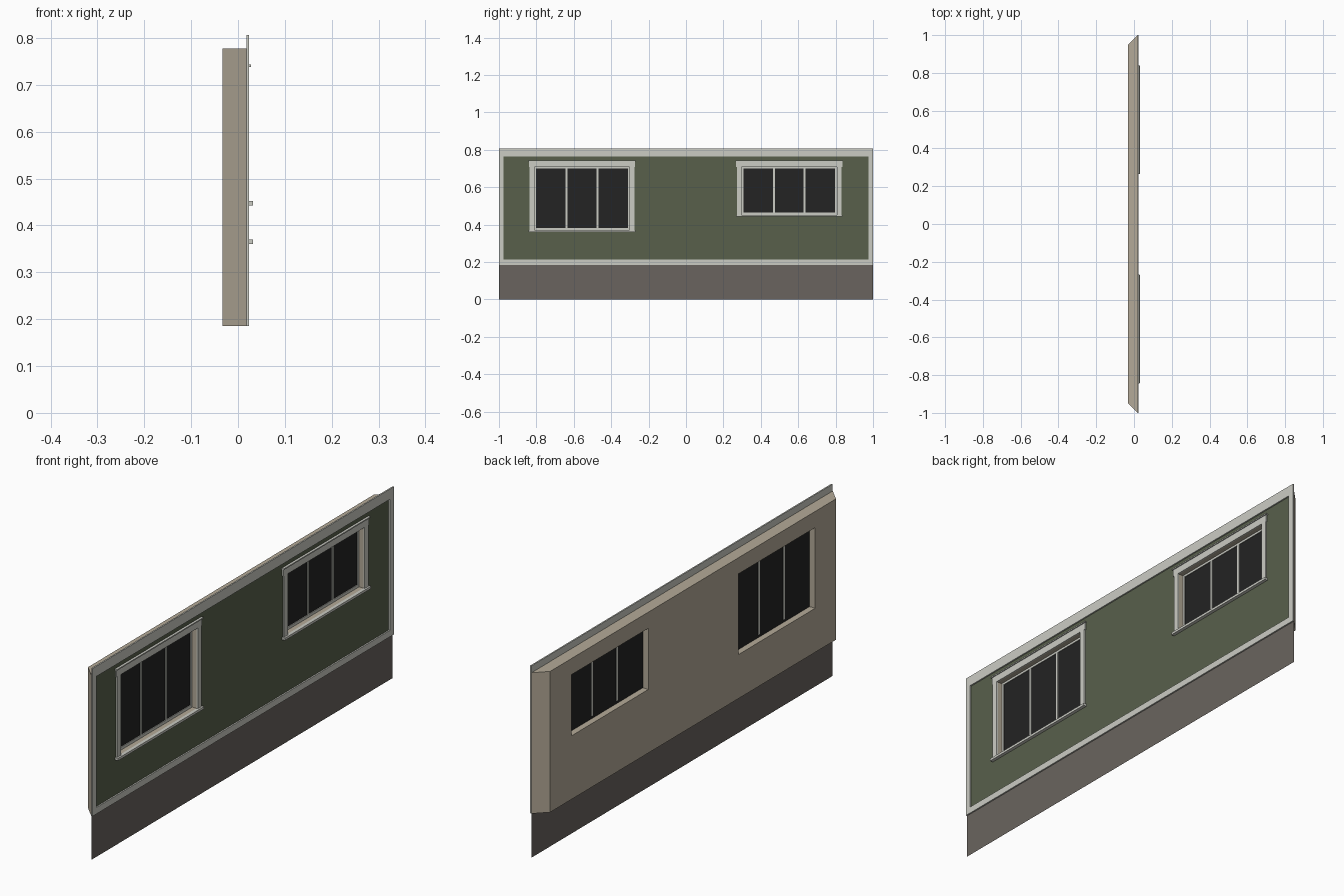
import bpy, bmesh

if "Cube" in bpy.data.objects:
    bpy.data.objects.remove(bpy.data.objects["Cube"])


def srgb(r, g, b):
    lin = lambda c: c / 12.92 if c <= 0.04045 else ((c + 0.055) / 1.055) ** 2.4
    return [lin(v / 255) for v in (r, g, b)] + [1.0]


def material(name, rgb):
    m = bpy.data.materials.new(name)
    m.diffuse_color = srgb(*rgb)
    m.use_nodes = True
    m.node_tree.nodes["Principled BSDF"].inputs["Base Color"].default_value = m.diffuse_color
    return m


GREEN = material("green_siding", (88, 96, 75))
TRIM = material("off_white_trim", (203, 204, 196))
STONE = material("brown_foundation", (106, 100, 94))
BEIGE = material("beige_plaster", (180, 170, 152))
GLASS = material("dark_glass", (35, 35, 35))


def make_object(name, bm, *mats):
    me = bpy.data.meshes.new(name)
    bmesh.ops.recalc_face_normals(bm, faces=bm.faces)
    bm.to_mesh(me)
    bm.free()
    for m in mats:
        me.materials.append(m)
    ob = bpy.data.objects.new(name, me)
    bpy.context.collection.objects.link(ob)
    return ob


def add_box(bm, x0, x1, y0, y1, z0, z1):
    vs = bmesh.ops.create_cube(bm, size=1)["verts"]
    for v in vs:
        v.co.x = x1 if v.co.x > 0 else x0
        v.co.y = y1 if v.co.y > 0 else y0
        v.co.z = z1 if v.co.z > 0 else z0


def boxes(name, mat, *dims):
    bm = bmesh.new()
    for d in dims:
        add_box(bm, *d)
    return make_object(name, bm, mat)


def frame(x0, x1, y0, y1, z0, z1, side, bottom, top):
    """Four boxes around a rectangle, without overlaps."""
    return [(x0, x1, y0, y0 + side, z0 + bottom, z1 - top),
            (x0, x1, y1 - side, y1, z0 + bottom, z1 - top),
            (x0, x1, y0, y1, z0, z0 + bottom),
            (x0, x1, y0, y1, z1 - top, z1)]


IN, OUT, FACE = -0.033, 0.018, 0.024       # inner wall, siding and trim planes
BASE, WALL_TOP, TRIM_TOP = 0.185, 0.777, 0.806
HEAD = 0.709                               # top of both window openings
HALF = 0.255                               # half width of both openings
WINDOWS = [("left", -0.556, 0.370), ("right", 0.552, 0.452)]

# Wall body with mitred ends
bm = bmesh.new()
plan = [(IN, -0.949), (OUT, -1), (OUT, 1), (IN, 0.949)]
base = bm.faces.new([bm.verts.new((x, y, BASE)) for x, y in plan])
top = bmesh.ops.extrude_face_region(bm, geom=[base])["geom"]
bmesh.ops.translate(bm, vec=(0, 0, WALL_TOP - BASE),
                    verts=[g for g in top if isinstance(g, bmesh.types.BMVert)])
wall = make_object("wall", bm)

# Cut the window openings
cutter = boxes("opening_cutter", BEIGE,
               *[(-0.1, 0.1, c - HALF, c + HALF, z, HEAD) for _, c, z in WINDOWS])
cutter.hide_render = True
mod = wall.modifiers.new("openings", "BOOLEAN")
mod.operation, mod.object, mod.solver = "DIFFERENCE", cutter, "EXACT"
deps = bpy.context.evaluated_depsgraph_get()
cut = bpy.data.meshes.new_from_object(wall.evaluated_get(deps))
wall.modifiers.clear()
wall.data = cut
bpy.data.objects.remove(cutter)

# Plaster everywhere, green siding on the outward face
cut.materials.clear()
cut.materials.append(BEIGE)
cut.materials.append(GREEN)
for p in cut.polygons:
    p.material_index = 1 if p.normal.x > 0.9 else 0

# Foundation skirt: a single sheet
bm = bmesh.new()
bm.faces.new([bm.verts.new((OUT, y, z))
              for y, z in ((-1, 0), (1, 0), (1, BASE), (-1, BASE))])
make_object("foundation_skirt", bm, STONE)

# Border boards around the wall
boxes("wall_border", TRIM,
      *frame(OUT, FACE, -1, 1, BASE, TRIM_TOP, 0.025, 0.027, 0.043))

for side, c, z in WINDOWS:
    # Casing: jambs, wider header, crown strip and projecting sill
    boxes(side + "_casing", TRIM,
          (OUT, FACE, c - 0.28, c - HALF, z, HEAD),
          (OUT, FACE, c + HALF, c + 0.28, z, HEAD),
          (OUT, FACE, c - 0.284, c + 0.284, HEAD, 0.738),
          (OUT, 0.028, c - 0.288, c + 0.288, 0.738, 0.743))
    boxes(side + "_sill", TRIM, (OUT, 0.032, c - 0.286, c + 0.286, z - 0.010, z))
    # Pane, sash and two mullions
    boxes(side + "_pane", GLASS, (-0.007, -0.005, c - HALF, c + HALF, z, HEAD))
    boxes(side + "_sash", TRIM,
          *frame(-0.005, -0.002, c - HALF, c + HALF, z, HEAD, 0.010, 0.012, 0.009))
    boxes(side + "_mullions", TRIM,
          *[(-0.009, -0.002, c + s * 0.082 - 0.005, c + s * 0.082 + 0.005,
             z + 0.012, HEAD - 0.009) for s in (-1, 1)])
